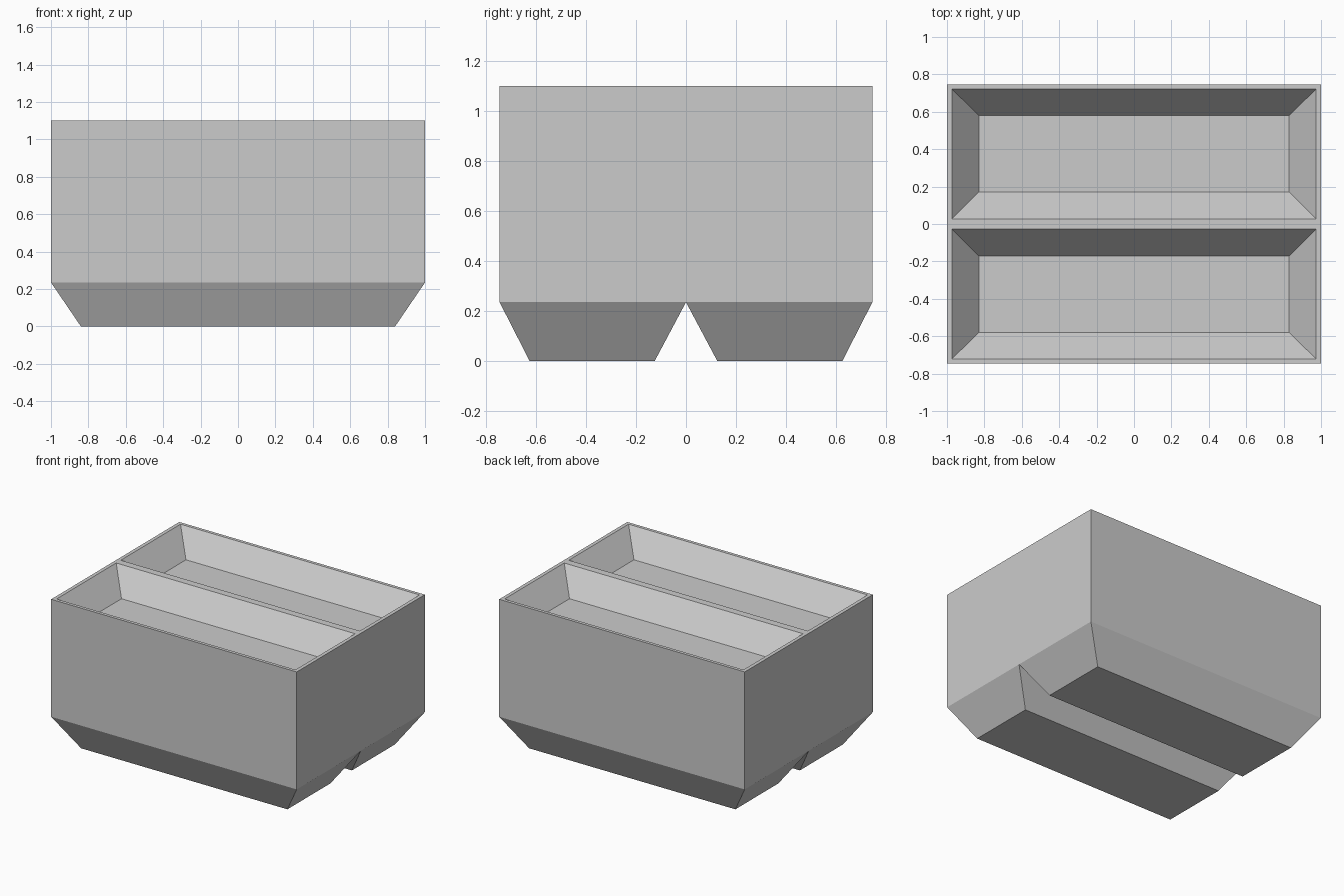
import bpy, bmesh

if "Cube" in bpy.data.objects:
    bpy.data.objects.remove(bpy.data.objects["Cube"])

# One half of the twin planter: rectangular rings (half-width x, y min, y max, z)
rings = [
    (0.84, 0.125, 0.625, 0.0),     # foot
    (1.0, 0.0, 0.745, 0.235),      # top of tapered base
    (1.0, 0.0, 0.745, 1.1),        # outer rim
    (0.973, 0.027, 0.721, 1.1),    # inner rim
    (0.83, 0.17, 0.58, 0.93),      # recessed floor
]
bm = bmesh.new()
loops = [[bm.verts.new(p) for p in ((-w, a, z), (w, a, z), (w, b, z), (-w, b, z))]
         for w, a, b, z in rings]

bm.faces.new(loops[0][::-1])
bm.faces.new(loops[-1])
for k, (lo, hi) in enumerate(zip(loops, loops[1:])):
    for i in range(4):
        if k == 1 and i == 0:
            continue               # open seam where the halves join
        j = (i + 1) % 4
        bm.faces.new((lo[i], lo[j], hi[j], hi[i]))

mesh = bpy.data.meshes.new("twin_tray_box")
bm.to_mesh(mesh)
bm.free()
box = bpy.data.objects.new("twin_tray_box", mesh)
bpy.context.collection.objects.link(box)

# Matching half on the other side of the central divider
mirror = box.modifiers.new("Mirror", 'MIRROR')
mirror.use_axis = (False, True, False)
mirror.use_clip = True
